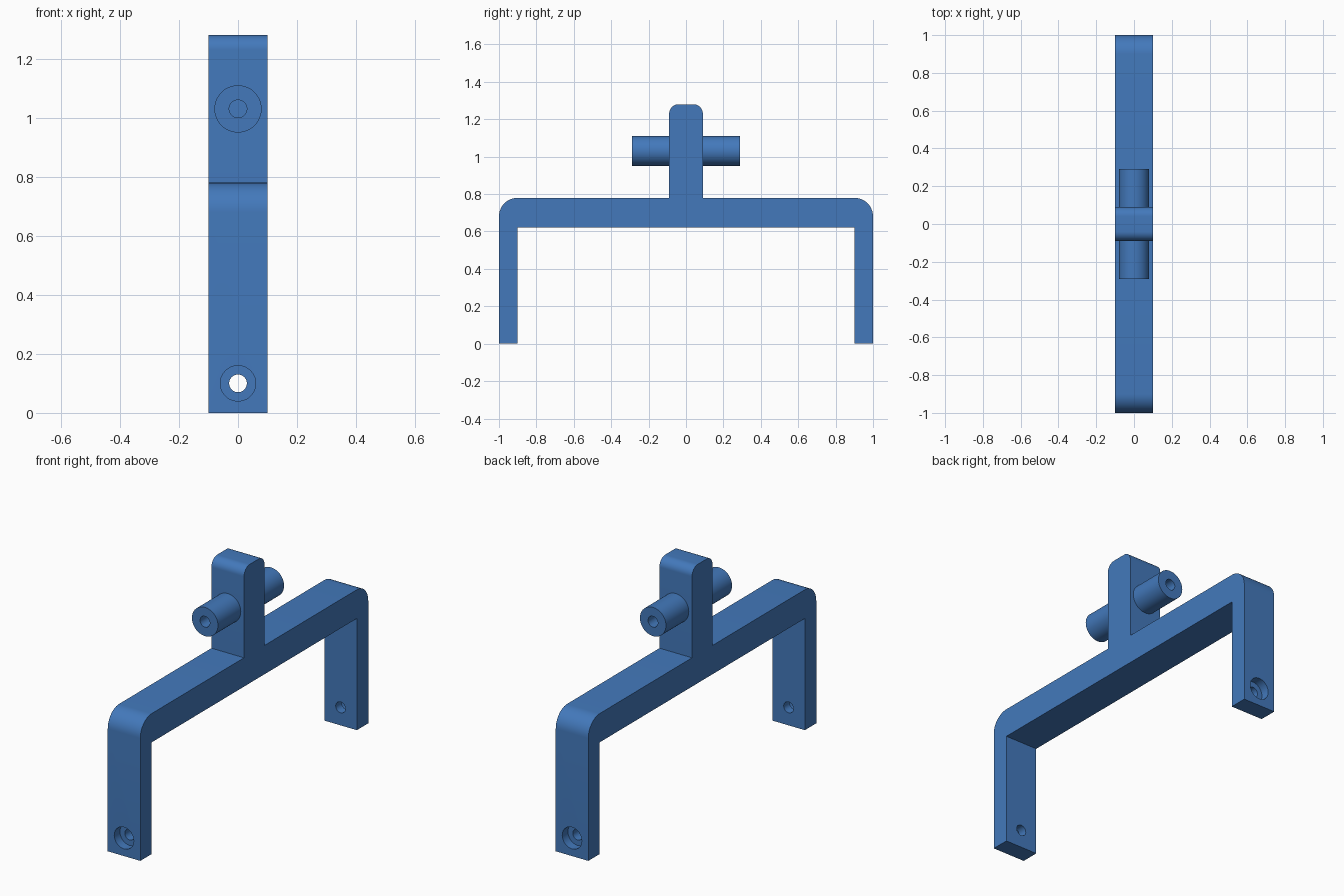
import bpy, bmesh, math
from mathutils import Matrix

if "Cube" in bpy.data.objects:
    bpy.data.objects.remove(bpy.data.objects["Cube"])

blue = bpy.data.materials.new("blue plastic")
blue.diffuse_color = (0.056, 0.191, 0.50, 1)
blue.use_nodes = True
blue.node_tree.nodes["Principled BSDF"].inputs["Base Color"].default_value = blue.diffuse_color


def finish(bm, name):
    bmesh.ops.recalc_face_normals(bm, faces=bm.faces)
    me = bpy.data.meshes.new(name)
    bm.to_mesh(me)
    bm.free()
    me.materials.append(blue)
    ob = bpy.data.objects.new(name, me)
    bpy.context.collection.objects.link(ob)
    return ob


def smooth(ob):
    bpy.ops.object.select_all(action='DESELECT')
    ob.select_set(True)
    bpy.context.view_layer.objects.active = ob
    bpy.ops.object.shade_smooth_by_angle(angle=math.radians(30))


def arc(cy, cz, r, n=12):
    """Quarter circle from facing up round to facing +y, listed bottom first."""
    return [(cy + r * math.cos(i * math.pi / 2 / n),
             cz + r * math.sin(i * math.pi / 2 / n)) for i in range(n + 1)]


def lathe(name, profile, side, z, n=48):
    """Revolve (radius, y) points about the y axis at height z."""
    bm = bmesh.new()
    rings = [[bm.verts.new((r * math.cos(2 * math.pi * i / n), side * y,
                            z + r * math.sin(2 * math.pi * i / n)))
              for i in range(n)] for r, y in profile]
    for a, b in zip(rings, rings[1:] + rings[:1]):
        for i in range(n):
            j = (i + 1) % n
            bm.faces.new((a[i], a[j], b[j], b[i]))
    return finish(bm, name)


def hole_cutter(side):
    """Stepped drill: narrow through hole with a wide outer counterbore."""
    bm = bmesh.new()
    n = 48
    steps = [(0.03, 0.85), (0.03, 0.95), (0.06, 0.95), (0.06, 1.05)]
    rings = [[bm.verts.new((r * math.cos(2 * math.pi * i / n), side * y,
                            0.10 + r * math.sin(2 * math.pi * i / n)))
              for i in range(n)] for r, y in steps]
    for a, b in zip(rings, rings[1:]):
        for i in range(n):
            j = (i + 1) % n
            bm.faces.new((a[i], a[j], b[j], b[i]))
    bm.faces.new(rings[0])
    bm.faces.new(rings[-1])
    ob = finish(bm, "screw_hole_cutter")
    ob.hide_render = True
    return ob


# Bracket: half outline from inner foot up to the post top, then mirrored
half = [(0.90, 0.62), (0.90, 0.0), (1.0, 0.0)]
half += arc(0.90, 0.68, 0.10)
half += [(0.09, 0.78)]
half += arc(0.04, 1.23, 0.05)
outline = half + [(-y, z) for y, z in reversed(half)]
bm = bmesh.new()
face = bm.faces.new([bm.verts.new((-0.10, y, z)) for y, z in outline])
ext = bmesh.ops.extrude_face_region(bm, geom=[face], use_keep_orig=True)
bmesh.ops.translate(bm, vec=(0.20, 0, 0),
                    verts=[v for v in ext["geom"] if isinstance(v, bmesh.types.BMVert)])
bracket = finish(bm, "bracket_frame")

# Counterbored screw holes in both feet
cutters = [hole_cutter(s) for s in (-1, 1)]
for c in cutters:
    mod = bracket.modifiers.new("screw hole", 'BOOLEAN')
    mod.operation = 'DIFFERENCE'
    mod.solver = 'EXACT'
    mod.object = c
bpy.context.view_layer.update()
cut = bpy.data.meshes.new_from_object(
    bracket.evaluated_get(bpy.context.evaluated_depsgraph_get()))
bracket.modifiers.clear()
bracket.data = cut
for c in cutters:
    bpy.data.objects.remove(c)
smooth(bracket)

# Hollow pins on either face of the post
for side, name in ((-1, "front_pin"), (1, "back_pin")):
    pin = lathe(name, [(0.03, 0.09), (0.08, 0.09), (0.08, 0.29), (0.03, 0.29)], side, 1.03)
    smooth(pin)
